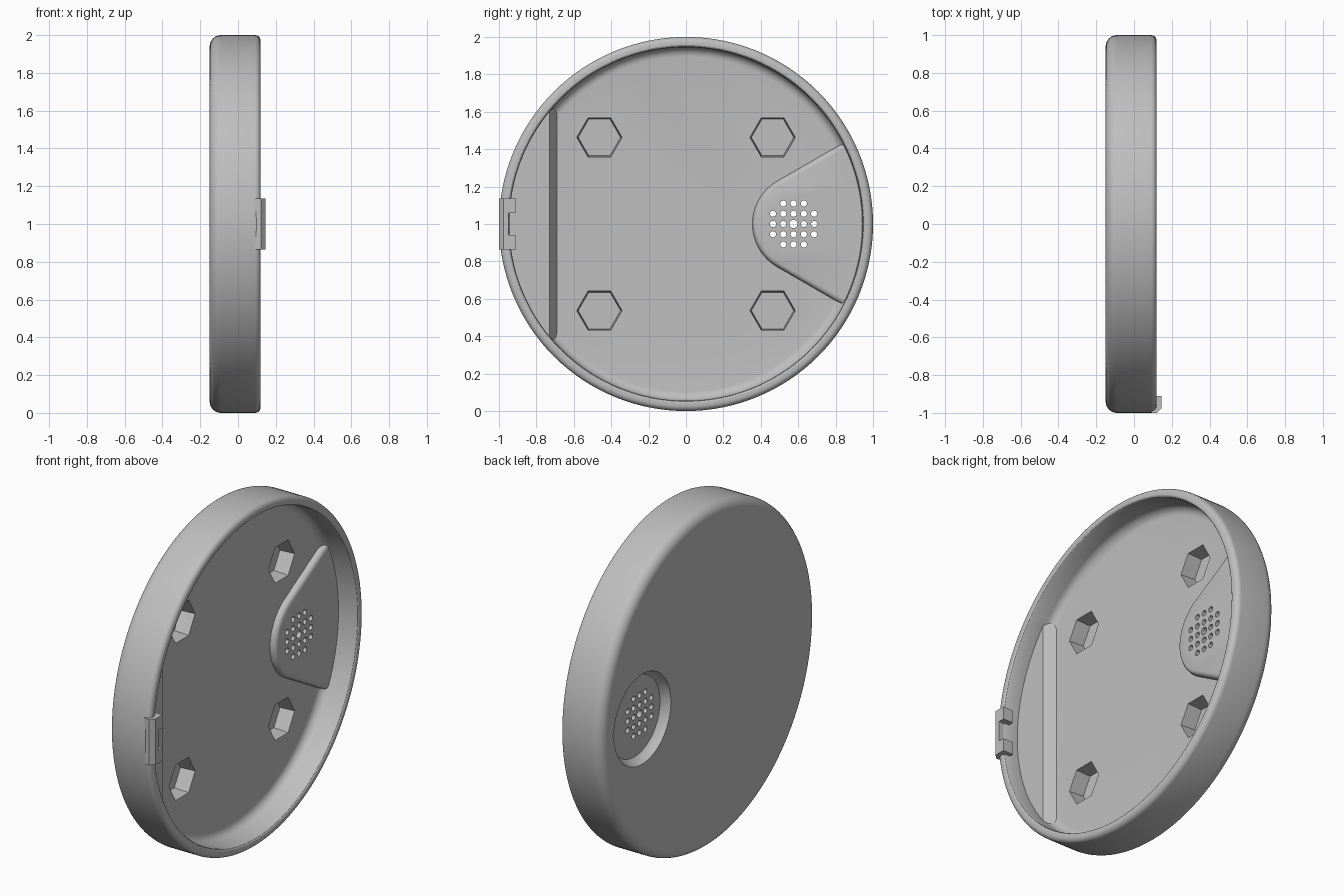
import bpy, bmesh, math

cube = bpy.data.objects.get("Cube")
if cube:
    bpy.data.objects.remove(cube, do_unlink=True)

grey = bpy.data.materials.new("plain_grey")
grey.use_nodes = True
GREY = (0.52, 0.52, 0.52, 1)
grey.diffuse_color = GREY
grey.node_tree.nodes["Principled BSDF"].inputs["Base Color"].default_value = GREY

FLOOR, BACK, EMBED = -0.04, -0.15, 0.955
VENT_Y, BOSS_Y = 0.575, 0.62


def finish(name, bm):
    bmesh.ops.recalc_face_normals(bm, faces=bm.faces[:])
    mesh = bpy.data.meshes.new(name)
    bm.to_mesh(mesh)
    bm.free()
    ob = bpy.data.objects.new(name, mesh)
    bpy.context.collection.objects.link(ob)
    ob.data.materials.append(grey)
    return ob


def loft(bm, layers):
    """Skin equal-length (y, z) loops stacked along x; z is measured from the disc axis."""
    rings = [[bm.verts.new((x, y, z + 1)) for y, z in loop] for x, loop in layers]
    n = len(rings[0])
    for a, b in zip(rings, rings[1:]):
        for i in range(n):
            j = (i + 1) % n
            bm.faces.new((a[i], a[j], b[j], b[i]))
    bm.faces.new(rings[0])
    bm.faces.new(rings[-1])


def arc(r, start, end, n, cy=0, cz=0):
    return [(cy + r * math.cos(start + (end - start) * i / n),
             cz + r * math.sin(start + (end - start) * i / n)) for i in range(n + 1)]


def circle(r, n, cy=0, cz=0):
    return arc(r, 0, 2 * math.pi, n, cy, cz)[:-1]


def boolean(target, tool, operation):
    tool.hide_render = True
    mod = target.modifiers.new(operation, "BOOLEAN")
    mod.operation, mod.object, mod.solver = operation, tool, "EXACT"
    bpy.context.view_layer.objects.active = target
    bpy.ops.object.modifier_apply(modifier=mod.name)
    bpy.data.objects.remove(tool, do_unlink=True)


def corner(cx, cr, rad, start, end, n=6):
    """Rounded profile corner as (x, radius) points."""
    return arc(rad, math.radians(start), math.radians(end), n, cx, cr)


# Round tray: rounded back edge, rounded rim, filleted floor
profile = corner(BACK + 0.06, 0.94, 0.06, 180, 90, 8)
profile += corner(0.09, 0.97, 0.03, 90, 0)
profile += [(0.12, 0.957), (0.115, 0.949), (0.106, 0.945)]
profile += corner(0.01, 0.895, 0.05, 90, 180)
bm = bmesh.new()
loft(bm, [(x, circle(r, 128)) for x, r in profile])
tray = finish("round_tray", bm)


# Raised ledge beyond a straight chord
def ledge_loop(c):
    a = math.acos(c / EMBED)
    return arc(EMBED, a, 2 * math.pi - a, 32)


bm = bmesh.new()
loft(bm, [(-0.06, ledge_loop(-0.69)), (FLOOR, ledge_loop(-0.69)), (0.02, ledge_loop(-0.73))])
boolean(tray, finish("chord_ledge", bm), "UNION")


# Raised boss around the vent: round nose widening toward the wall
def boss_loop(r):
    t = math.radians(120)
    py, pz = BOSS_Y + r * math.cos(t), r * math.sin(t)
    dy, dz = math.cos(math.pi / 6), math.sin(math.pi / 6)
    along = py * dy + pz * dz
    reach = -along + math.sqrt(along ** 2 - py ** 2 - pz ** 2 + EMBED ** 2)
    end = math.atan2(pz + reach * dz, py + reach * dy)
    return arc(r, t, 2 * math.pi - t, 24, BOSS_Y) + arc(EMBED, -end, end, 20)


bm = bmesh.new()
loft(bm, [(x, boss_loop(r)) for x, r in
          ((-0.06, 0.265), (FLOOR, 0.265), (-0.018, 0.26), (-0.009, 0.252), (-0.005, 0.24))])
boolean(tray, finish("vent_boss", bm), "UNION")

# Four hexagonal pockets in the floor
bm = bmesh.new()
for sy in (-1, 1):
    for sz in (-1, 1):
        loft(bm, [(x, circle(r, 6, sy * 0.463, sz * 0.463))
                  for x, r in ((-0.13, 0.113), (FLOOR, 0.121), (0.0, 0.124))])
boolean(tray, finish("hex_pocket_cutter", bm), "DIFFERENCE")

# Round dish in the back
bm = bmesh.new()
loft(bm, [(x, circle(r, 64, BOSS_Y)) for x, r in
          ((-0.2, 0.27), (BACK, 0.265), (-0.115, 0.25), (-0.1, 0.235))])
boolean(tray, finish("back_dish_cutter", bm), "DIFFERENCE")

# Grid of vent holes with the corners left out
bm = bmesh.new()
for i in range(-2, 3):
    for j in range(-2, 3):
        if abs(i) + abs(j) < 4:
            r = 0.022 if i == j == 0 else 0.0165
            hole = circle(r, 16, VENT_Y + i * 0.055, j * 0.055)
            loft(bm, [(-0.2, hole), (0.05, hole)])
boolean(tray, finish("vent_hole_cutter", bm), "DIFFERENCE")


# Notched clip on the rim
def clip_loop(outer):
    half = [(outer, 0.135), (-0.91, 0.135), (-0.91, 0.06), (-0.948, 0.06)]
    return half + [(y, -z) for y, z in reversed(half)]


bm = bmesh.new()
loft(bm, [(0.08, clip_loop(-0.99)), (0.1, clip_loop(-1.0)),
          (0.122, clip_loop(-1.0)), (0.146, clip_loop(-0.975))])
finish("rim_clip", bm)

# Smooth the rounded tray, keeping hard edges
bpy.ops.object.select_all(action="DESELECT")
tray.select_set(True)
bpy.context.view_layer.objects.active = tray
bpy.ops.object.shade_smooth_by_angle(angle=math.radians(30))
